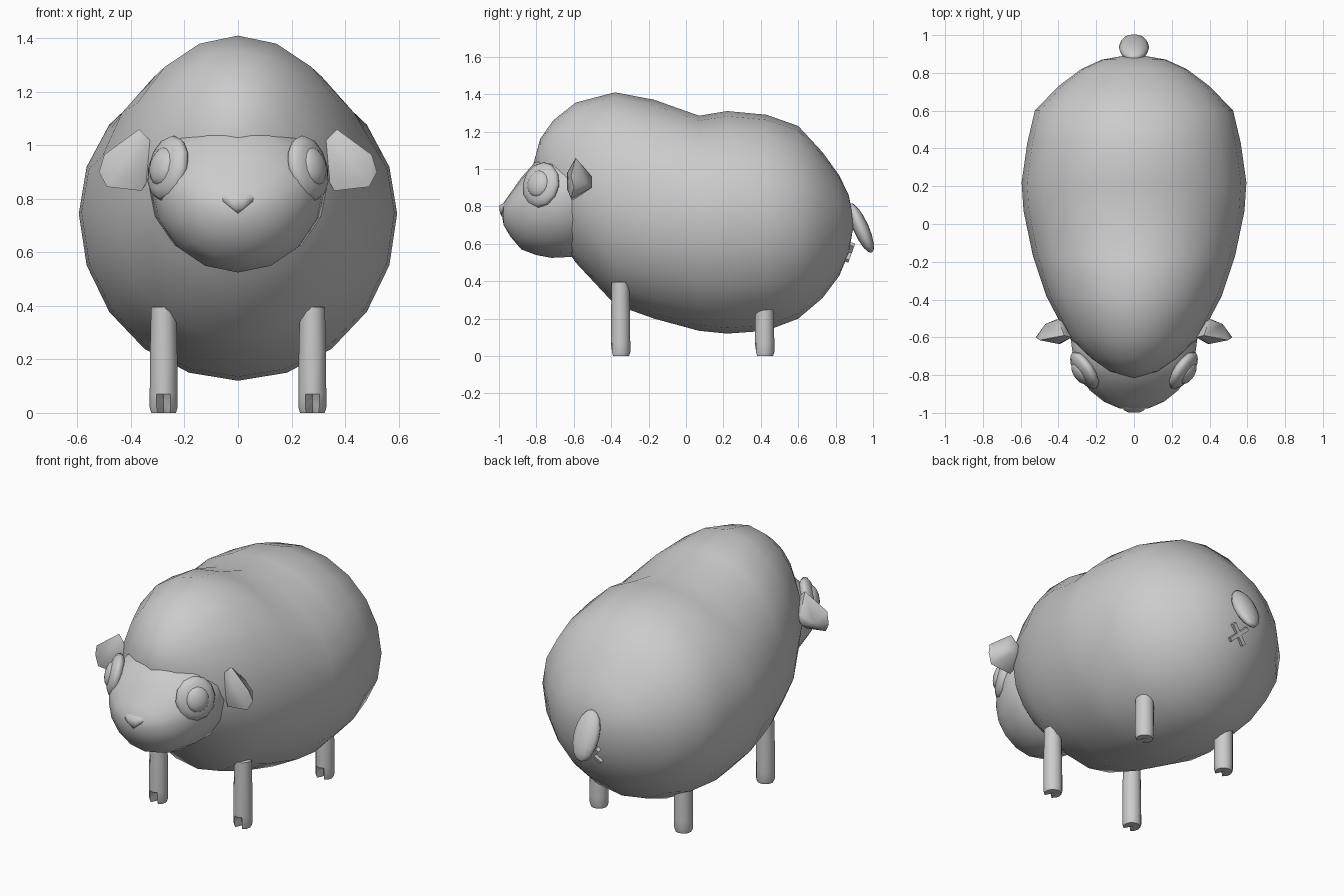
import bpy, bmesh, math
from mathutils import Vector, Matrix

if "Cube" in bpy.data.objects:
    bpy.data.objects.remove(bpy.data.objects["Cube"])

grey = bpy.data.materials.new("plain grey")
grey.diffuse_color = (0.6, 0.6, 0.6, 1)
grey.use_nodes = True
grey.node_tree.nodes["Principled BSDF"].inputs["Base Color"].default_value = grey.diffuse_color


def finish(name, bm, angle=180):
    """Turn a bmesh into a shaded, coloured object."""
    bmesh.ops.recalc_face_normals(bm, faces=bm.faces[:])
    me = bpy.data.meshes.new(name)
    bm.to_mesh(me)
    bm.free()
    ob = bpy.data.objects.new(name, me)
    bpy.context.collection.objects.link(ob)
    me.materials.append(grey)
    bpy.ops.object.select_all(action='DESELECT')
    ob.select_set(True)
    bpy.context.view_layer.objects.active = ob
    bpy.ops.object.shade_smooth_by_angle(angle=math.radians(angle))
    return ob


def loft(name, rings, front, back, sides):
    """Skin egg-shaped rings (y, bottom, middle, top, half width) between two poles."""
    bm = bmesh.new()
    loops = []
    for y, lo, mid, hi, w in rings:
        loop = []
        for i in range(sides):
            a = 2 * math.pi * i / sides
            c = math.cos(a)
            z = mid + c * ((hi - mid) if c > 0 else (mid - lo))
            loop.append(bm.verts.new((w * math.sin(a), y, z)))
        loops.append(loop)
    for a, b in zip(loops, loops[1:]):
        for i in range(sides):
            j = (i + 1) % sides
            bm.faces.new((a[i], a[j], b[j], b[i]))
    for loop, pole in ((loops[0], front), (loops[-1], back)):
        tip = bm.verts.new((0, pole[0], pole[1]))
        for i in range(sides):
            bm.faces.new((loop[i], loop[(i + 1) % sides], tip))
    return finish(name, bm)


def hull(name, points, angle):
    bm = bmesh.new()
    for p in points:
        bm.verts.new(p)
    out = bmesh.ops.convex_hull(bm, input=bm.verts[:])
    spare = [v for v in out["geom_interior"] if isinstance(v, bmesh.types.BMVert)]
    bmesh.ops.delete(bm, geom=spare, context='VERTS')
    return finish(name, bm, angle)


def ellipsoid(name, centre, radii, rot, u=14, v=8):
    bm = bmesh.new()
    m = Matrix.Translation(centre) @ rot.to_4x4() @ Matrix.Diagonal((*radii, 1))
    bmesh.ops.create_uvsphere(bm, u_segments=u, v_segments=v, radius=1, matrix=m)
    return finish(name, bm)


# Woolly body with a saddle dip in the back
loft("body", [
    (-0.78, 0.84, 1.00, 1.16, 0.13),
    (-0.71, 0.68, 0.95, 1.26, 0.235),
    (-0.59, 0.50, 0.87, 1.355, 0.355),
    (-0.38, 0.275, 0.80, 1.41, 0.465),
    (-0.17, 0.20, 0.77, 1.37, 0.535),
    (0.07, 0.135, 0.75, 1.285, 0.585),
    (0.22, 0.12, 0.745, 1.31, 0.595),
    (0.43, 0.135, 0.735, 1.29, 0.565),
    (0.60, 0.20, 0.73, 1.23, 0.525),
    (0.73, 0.31, 0.725, 1.09, 0.40),
    (0.82, 0.43, 0.72, 0.965, 0.28),
    (0.87, 0.55, 0.72, 0.86, 0.17),
], (-0.815, 1.03), (0.90, 0.72), 20)

# Head, its back end buried in the body
loft("head", [
    (-0.975, 0.70, 0.77, 0.82, 0.08),
    (-0.94, 0.64, 0.78, 0.87, 0.16),
    (-0.88, 0.57, 0.80, 0.955, 0.235),
    (-0.80, 0.54, 0.83, 1.045, 0.29),
    (-0.72, 0.525, 0.85, 1.09, 0.32),
    (-0.61, 0.53, 0.86, 1.10, 0.335),
    (-0.48, 0.60, 0.86, 1.05, 0.27),
], (-0.985, 0.76), (-0.42, 0.84), 16)

# Nose
hull("nose", [(s * x, y, z) for s in (-1, 1) for x, y, z in (
    (0.035, -0.955, 0.83), (0.06, -0.965, 0.815), (0.055, -0.985, 0.79),
    (0.03, -0.998, 0.805), (0.015, -0.995, 0.765), (0.05, -0.94, 0.79),
    (0.0, -0.985, 0.745), (0.0, -0.94, 0.75))], 50)

for s, side in ((-1, "left"), (1, "right")):
    # Eye patch with a raised eyeball
    normal = Vector((0.80 * s, -0.54, 0.22)).normalized()
    turn = normal.to_track_quat('Z', 'Y').to_matrix()
    spot = Vector((0.262 * s, -0.775, 0.915))
    ellipsoid("eye_patch_" + side, spot, (0.115, 0.125, 0.045), turn, 12, 8)
    ellipsoid("eyeball_" + side, spot + normal * 0.024, (0.068, 0.075, 0.037), turn)

    # Ear: flat front, ridged back
    hull("ear_" + side, [(s * x, y, z) for x, y, z in (
        (0.32, -0.59, 0.90), (0.33, -0.60, 1.02), (0.37, -0.59, 1.06),
        (0.50, -0.615, 0.965), (0.52, -0.60, 0.90), (0.49, -0.615, 0.845),
        (0.36, -0.61, 0.83), (0.39, -0.635, 0.89), (0.40, -0.635, 0.98),
        (0.40, -0.505, 0.96), (0.41, -0.505, 0.90), (0.47, -0.53, 0.92),
        (0.33, -0.54, 0.93))], 60)

    # Legs with a cleft in the front of each hoof
    for part, y, top in (("front_leg_", -0.35, 0.395), ("back_leg_", 0.42, 0.36)):
        bm = bmesh.new()
        loops = []
        n = 12
        for z, r in ((0, 0.046), (0.02, 0.052), (0.07, 0.052), (0.22, 0.051), (top, 0.047)):
            loop = []
            for i in range(n):
                a = 2 * math.pi * i / n - math.pi / 2
                notch = i == 0 and z < 0.05
                rr = 0.012 if notch else r
                lift = 0.03 if notch else 0
                loop.append(bm.verts.new((0.278 * s + rr * math.cos(a),
                                          y + rr * math.sin(a), z + lift)))
            loops.append(loop)
        for a, b in zip(loops, loops[1:]):
            for i in range(n):
                bm.faces.new((a[i], a[(i + 1) % n], b[(i + 1) % n], b[i]))
        for loop, zc in ((loops[0], 0.0), (loops[-1], top + 0.01)):
            c = bm.verts.new((0.278 * s, y + 0.01, zc))
            for i in range(n):
                bm.faces.new((loop[i], loop[(i + 1) % n], c))
        finish(part + side, bm, 50)

# Drooping tail
ellipsoid("tail", (0, 0.935, 0.685), (0.08, 0.042, 0.145),
          Matrix.Rotation(math.radians(24), 3, 'X'), 12, 8)

# Small crossed bars under the tail
for s, side in ((-1, "left"), (1, "right")):
    bm = bmesh.new()
    m = (Matrix.Translation((0, 0.872, 0.555)) @ Matrix.Rotation(math.radians(-20), 4, 'X')
         @ Matrix.Rotation(math.radians(45 * s), 4, 'Y') @ Matrix.Diagonal((0.022, 0.03, 0.13, 1)))
    bmesh.ops.create_cube(bm, size=1, matrix=m)
    finish("crossed_bar_" + side, bm, 30)
